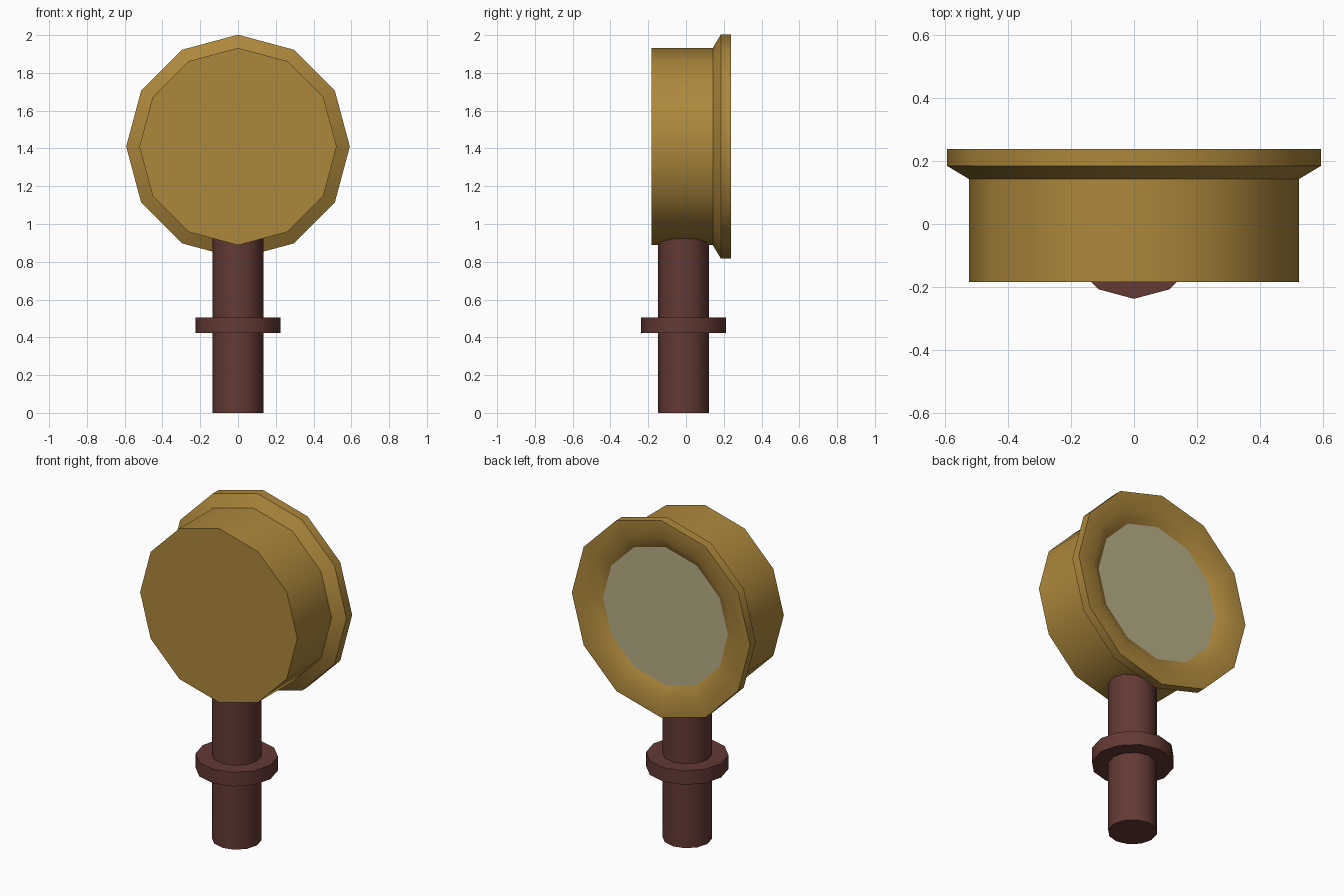
import bpy, bmesh, math
from mathutils import Matrix

cube = bpy.data.objects.get("Cube")
if cube:
    bpy.data.objects.remove(cube)

SIDES = 12


def material(name, color):
    m = bpy.data.materials.new(name)
    m.use_nodes = True
    m.diffuse_color = (*color, 1)
    m.node_tree.nodes["Principled BSDF"].inputs["Base Color"].default_value = (*color, 1)
    return m


def lathe(name, profile, mat, transform, cap_start=True, cap_end=True):
    """Spin (radius, height) points around z, then place the result."""
    bm = bmesh.new()
    rings = []
    for r, h in profile:
        angles = [math.tau * i / SIDES for i in range(SIDES)]
        rings.append([bm.verts.new((r * math.cos(a), r * math.sin(a), h)) for a in angles])
    for low, high in zip(rings, rings[1:]):
        for i in range(SIDES):
            j = (i + 1) % SIDES
            bm.faces.new((low[i], low[j], high[j], high[i]))
    if cap_start:
        bm.faces.new(rings[0][::-1])
    if cap_end:
        bm.faces.new(rings[-1])
    bm.transform(transform)
    mesh = bpy.data.meshes.new(name)
    bm.to_mesh(mesh)
    bm.free()
    mesh.materials.append(mat)
    obj = bpy.data.objects.new(name, mesh)
    bpy.context.collection.objects.link(obj)
    bpy.ops.object.select_all(action="DESELECT")
    obj.select_set(True)
    bpy.context.view_layer.objects.active = obj
    bpy.ops.object.shade_smooth_by_angle(angle=math.radians(40))
    return obj


brass = material("brass", (0.42, 0.245, 0.045))
dark_red = material("dark_red_metal", (0.125, 0.042, 0.034))
glass = material("pale_glass", (0.48, 0.43, 0.24))

# Drum axis points to the back (+y)
drum = Matrix.Translation((0, 0, 1.41)) @ Matrix.Rotation(-math.pi / 2, 4, "X")
post = Matrix.Translation((0, -0.012, 0))

# Drum with flared rim and bevelled opening
lathe("lamp_housing",
      [(0.522, -0.183), (0.522, 0.142), (0.592, 0.184), (0.592, 0.238),
       (0.49, 0.238), (0.415, 0.195)], brass, drum, cap_end=False)

# Recessed pane
lathe("lens", [(0.415, 0.188), (0.415, 0.195)], glass, drum)

# Post and its collar
lathe("post", [(0.135, 0), (0.135, 1.0)], dark_red, post)
lathe("post_collar", [(0.225, 0.422), (0.225, 0.506)], dark_red, post)
